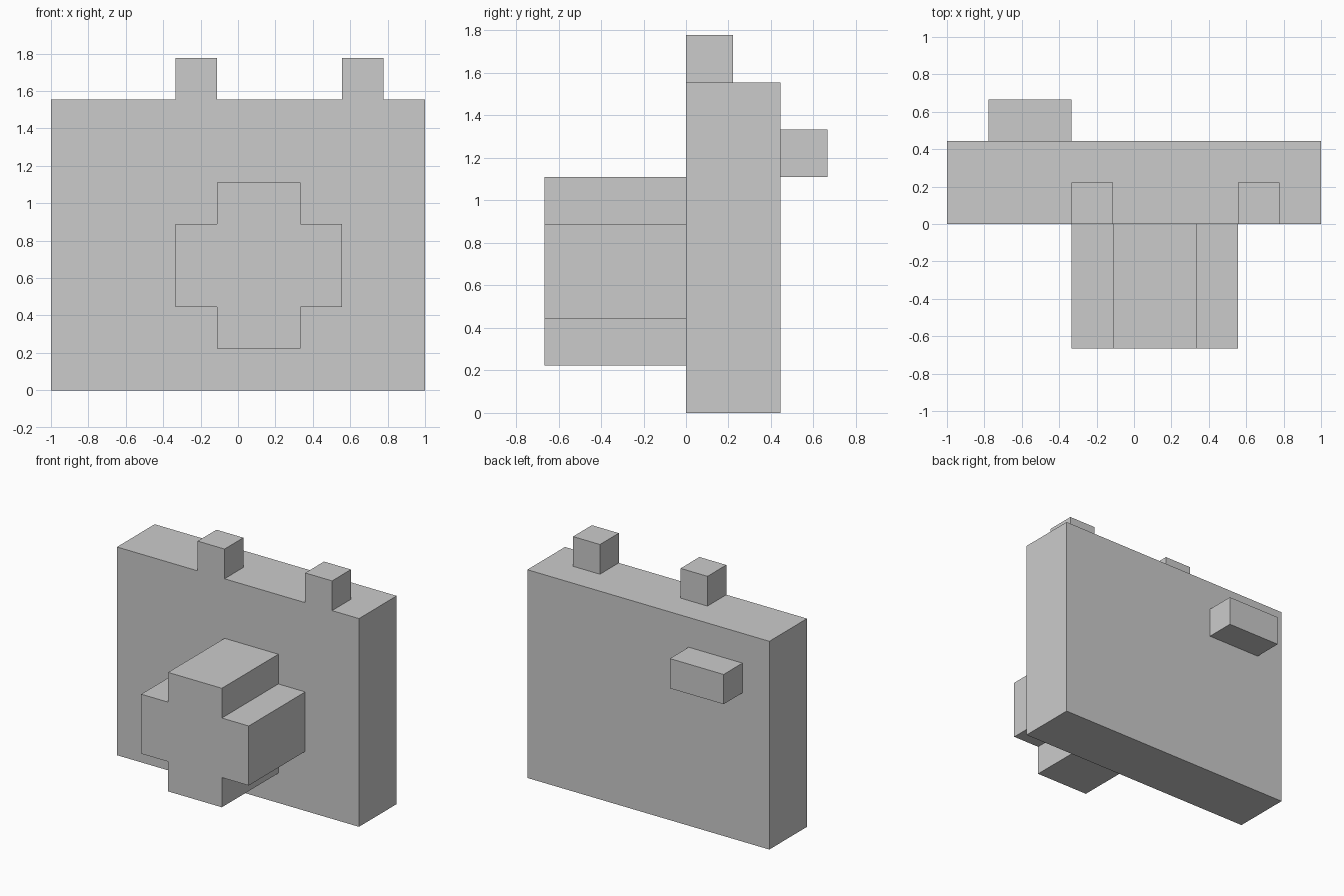
import bpy
import bmesh

if "Cube" in bpy.data.objects:
    bpy.data.objects.remove(bpy.data.objects["Cube"])

U = 1 / 9  # the model sits on a grid of ninths


def extrude(name, profile, y0, y1):
    """Closed prism from an (x, z) profile in grid units, running from y0 to y1."""
    bm = bmesh.new()
    face = bm.faces.new([bm.verts.new((x * U, y0 * U, z * U)) for x, z in profile])
    new = bmesh.ops.extrude_face_region(bm, geom=[face])["geom"]
    verts = [v for v in new if isinstance(v, bmesh.types.BMVert)]
    bmesh.ops.translate(bm, verts=verts, vec=(0, (y1 - y0) * U, 0))
    bmesh.ops.recalc_face_normals(bm, faces=bm.faces)
    mesh = bpy.data.meshes.new(name)
    bm.to_mesh(mesh)
    bm.free()
    obj = bpy.data.objects.new(name, mesh)
    bpy.context.collection.objects.link(obj)
    return obj


def box(name, x0, x1, y0, y1, z0, z1):
    return extrude(name, [(x0, z0), (x1, z0), (x1, z1), (x0, z1)], y0, y1)


# Camera body
body = box("camera_body", -9, 9, 0, 4, 0, 14)

# Parts are sunk one unit into the body so the union is clean
parts = []

# Stepped lens barrel: a plus-shaped profile centred on (1, 6)
quarter = [(2, 4), (2, 2), (4, 2)]
plus = [(1 + x, 6 + z) for x, z in quarter]
plus += [(1 + x, 6 - z) for x, z in reversed(quarter)]
plus += [(1 - x, 6 - z) for x, z in quarter]
plus += [(1 - x, 6 + z) for x, z in reversed(quarter)]
parts.append(extrude("lens", plus, -6, 1))

# Two buttons on top, flush with the front
for x in (-3, 5):
    parts.append(box("top_button", x, x + 2, 0, 2, 13, 16))

# Viewfinder on the back
parts.append(box("viewfinder", -7, -3, 3, 6, 10, 12))

# Fuse everything into one shell
bpy.context.view_layer.objects.active = body
for part in parts:
    mod = body.modifiers.new(part.name, "BOOLEAN")
    mod.operation = "UNION"
    mod.solver = "EXACT"
    mod.object = part
    bpy.ops.object.modifier_apply(modifier=mod.name)
    bpy.data.objects.remove(part)
body.name = "camera"
